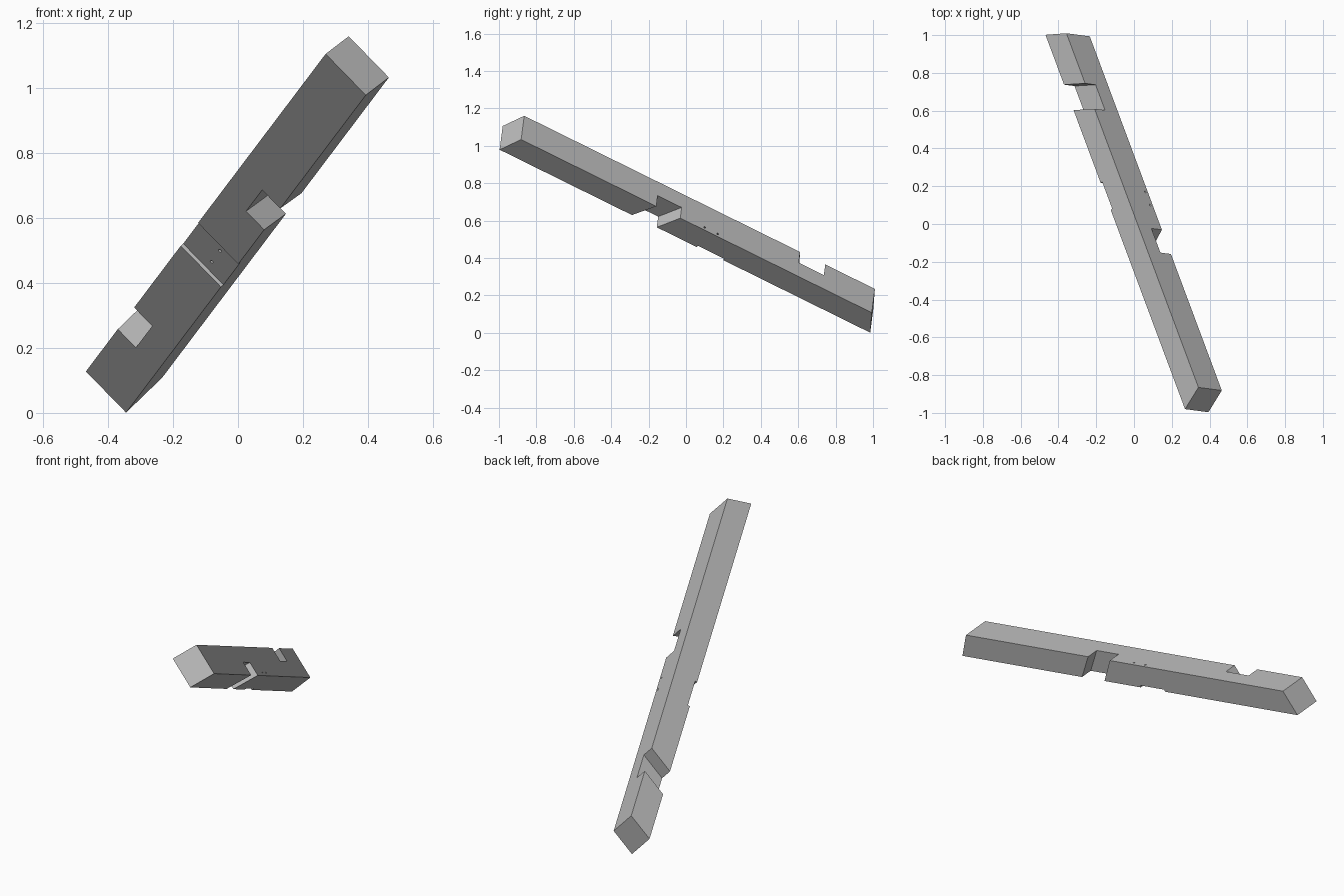
import bpy, bmesh
from mathutils import Vector

cube = bpy.data.objects.get("Cube")
if cube:
    bpy.data.objects.remove(cube, do_unlink=True)

# Beam frame: along runs down the length, across the width, deep the thickness
ORIGIN = Vector((0.27, -0.98, 1.106))
ALONG = Vector((-0.74, 1.985, -0.98)).normalized()
ACROSS = Vector((0.125, -0.02, -0.125))
ACROSS = (ACROSS - ACROSS.dot(ALONG) * ALONG).normalized()
DEEP = ACROSS.cross(ALONG)
WIDTH, THICK, EXTRA = 0.178, 0.136, 0.03


def place(s, a, b):
    return ORIGIN + ALONG * s + ACROSS * a + DEEP * b


def finish(bm, name):
    bmesh.ops.recalc_face_normals(bm, faces=bm.faces)
    mesh = bpy.data.meshes.new(name)
    bm.to_mesh(mesh)
    bm.free()
    obj = bpy.data.objects.new(name, mesh)
    bpy.context.collection.objects.link(obj)
    return obj


def block(name, start, end, a_range, b_range):
    """Block whose ends slant: start and end give the length at both faces."""
    bm = bmesh.new()
    rings = []
    for face_s in (start, end):
        ring = []
        for i, j in ((0, 0), (1, 0), (1, 1), (0, 1)):
            b = b_range[j]
            s = face_s[0] + (face_s[1] - face_s[0]) * b / THICK
            ring.append(bm.verts.new(place(s, a_range[i], b)))
        rings.append(ring)
    for ring in rings:
        bm.faces.new(ring)
    for k in range(4):
        m = (k + 1) % 4
        bm.faces.new((rings[0][k], rings[0][m], rings[1][m], rings[1][k]))
    return finish(bm, name)


def drill(name, p, q, radius=0.005):
    bm = bmesh.new()
    axis = q - p
    bmesh.ops.create_cone(bm, cap_ends=True, segments=12, radius1=radius,
                          radius2=radius, depth=axis.length)
    turn = axis.to_track_quat('Z', 'Y').to_matrix().to_4x4()
    turn.translation = (p + q) / 2
    bm.transform(turn)
    return finish(bm, name)


# Beam with mitred ends
beam = block("timber_beam", (0, 0.0525), (2.33, 2.257), (0, WIDTH), (0, THICK))

# Two slanted side notches and one shallow seat
through = (-EXTRA, THICK + EXTRA)
cutters = [
    block("upper_notch_cutter", (0.832, 0.902), (0.988, 1.053),
          (WIDTH - 0.08, WIDTH + EXTRA), through),
    block("lower_notch_cutter", (1.861, 1.787), (2.02, 1.945),
          (-EXTRA, 0.08), through),
    block("shallow_seat_cutter", (1.24, 1.24), (1.408, 1.408),
          (-EXTRA, WIDTH + EXTRA), (-EXTRA, 0.012)),
]

# Pairs of bolt holes through each notch
for s, b in ((0.955, 0.035), (0.921, 0.089)):
    cutters.append(drill("upper_hole_cutter", place(s, -EXTRA, b), place(s, 0.14, b)))
for s, b in ((1.894, 0.038), (1.928, 0.095)):
    cutters.append(drill("lower_hole_cutter", place(s, 0.04, b), place(s, WIDTH + EXTRA, b)))
for s in (1.282, 1.363):
    p, q = place(s, 0.105, 0.012), place(s - 0.077, 0.158, THICK)
    reach = (q - p) * 0.15
    cutters.append(drill("seat_hole_cutter", p - reach, q + reach))

bpy.context.view_layer.objects.active = beam
for cutter in cutters:
    cutter.hide_render = True
    mod = beam.modifiers.new("cut", 'BOOLEAN')
    mod.operation = 'DIFFERENCE'
    mod.solver = 'EXACT'
    mod.object = cutter
    bpy.ops.object.modifier_apply(modifier=mod.name)
    bpy.data.objects.remove(cutter, do_unlink=True)

# Plain grey finish
grey = bpy.data.materials.new("plain_grey")
grey.use_nodes = True
color = (0.5, 0.5, 0.5, 1)
grey.diffuse_color = color
grey.node_tree.nodes["Principled BSDF"].inputs["Base Color"].default_value = color
beam.data.materials.clear()
beam.data.materials.append(grey)
